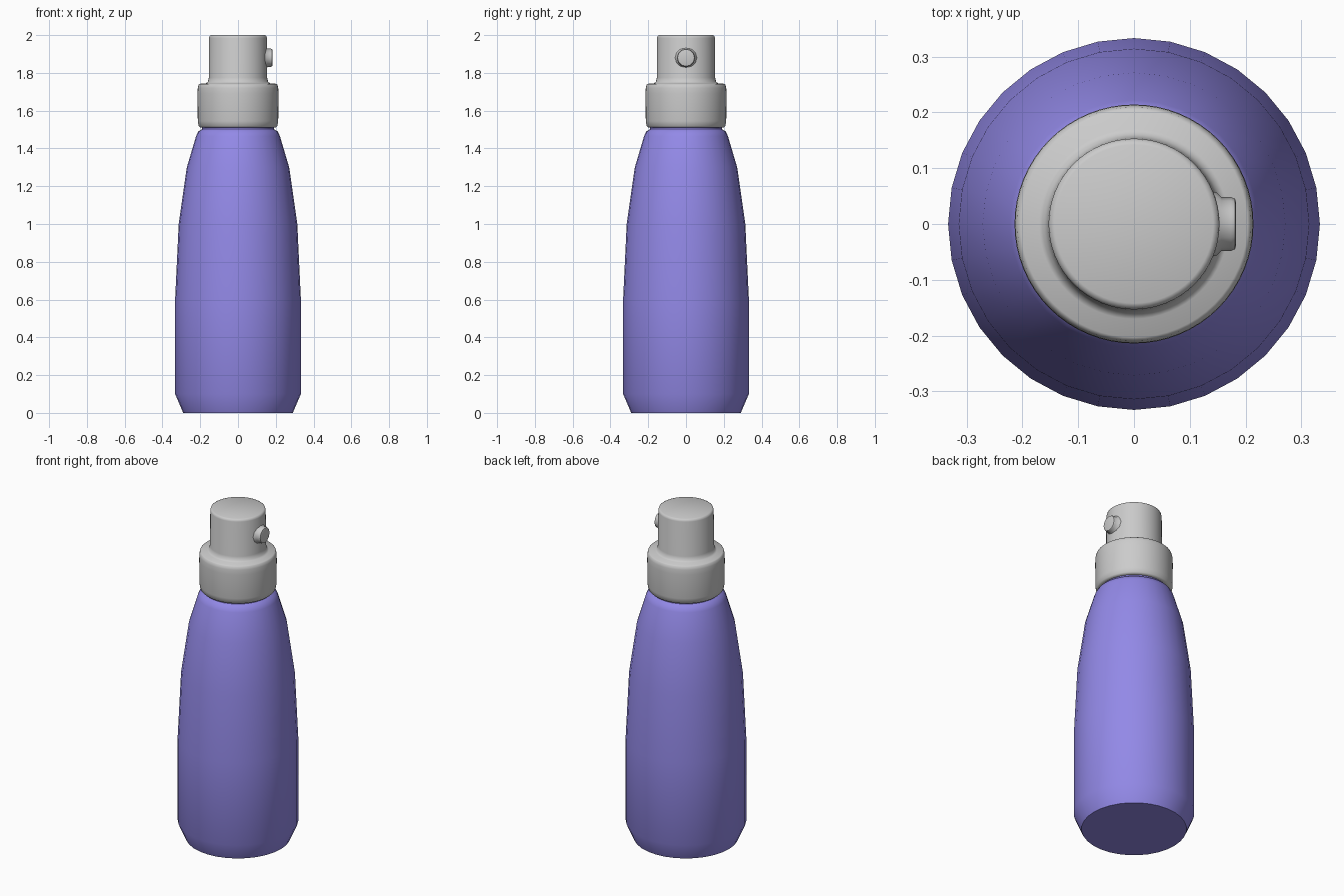
import bpy, math
from mathutils import Matrix

if "Cube" in bpy.data.objects:
    bpy.data.objects.remove(bpy.data.objects["Cube"])


def lathe(name, profile, sides, angle=40, matrix=None):
    """Revolve (radius, height) points about z; ends are capped."""
    verts, faces = [], []
    for r, z in profile:
        for i in range(sides):
            a = 2 * math.pi * i / sides
            verts.append((r * math.cos(a), r * math.sin(a), z))
    for k in range(len(profile) - 1):
        for i in range(sides):
            j = (i + 1) % sides
            faces.append((k * sides + i, k * sides + j,
                          (k + 1) * sides + j, (k + 1) * sides + i))
    top = (len(profile) - 1) * sides
    faces.append(tuple(reversed(range(sides))))
    faces.append(tuple(range(top, top + sides)))
    mesh = bpy.data.meshes.new(name)
    mesh.from_pydata(verts, [], faces)
    if matrix:
        mesh.transform(matrix)
    ob = bpy.data.objects.new(name, mesh)
    bpy.context.collection.objects.link(ob)
    bpy.ops.object.select_all(action='DESELECT')
    ob.select_set(True)
    bpy.context.view_layer.objects.active = ob
    bpy.ops.object.shade_smooth_by_angle(angle=math.radians(angle))
    return ob


purple = bpy.data.materials.new("purple_plastic")
purple.diffuse_color = (0.29, 0.25, 0.8, 1)
purple.use_nodes = True
purple.node_tree.nodes["Principled BSDF"].inputs["Base Color"].default_value = purple.diffuse_color

# Tapered bottle with chamfered foot and short neck
bottle = lathe("bottle", [
    (0.29, 0), (0.333, 0.1), (0.333, 0.6), (0.314, 1.0), (0.271, 1.3),
    (0.222, 1.465), (0.21, 1.49), (0.19, 1.502), (0.19, 1.56)], 32)
bottle.data.materials.append(purple)

# Collar stepping in to the push-down head
lathe("pump_cap", [
    (0.188, 1.51), (0.2, 1.51), (0.208, 1.518), (0.213, 1.545), (0.214, 1.69),
    (0.213, 1.72), (0.209, 1.737), (0.203, 1.742), (0.17, 1.745),
    (0.16, 1.752), (0.154, 1.775), (0.153, 1.985), (0.15, 1.996),
    (0.142, 2.0)], 64, 50)

# Small round nozzle pointing to +x
to_x = Matrix.Translation((0, 0, 1.88)) @ Matrix.Rotation(math.pi / 2, 4, 'Y')
lathe("nozzle", [
    (0.06, 0.135), (0.056, 0.149), (0.048, 0.157), (0.048, 0.174),
    (0.045, 0.181), (0.038, 0.183)], 12, 50, to_x)
